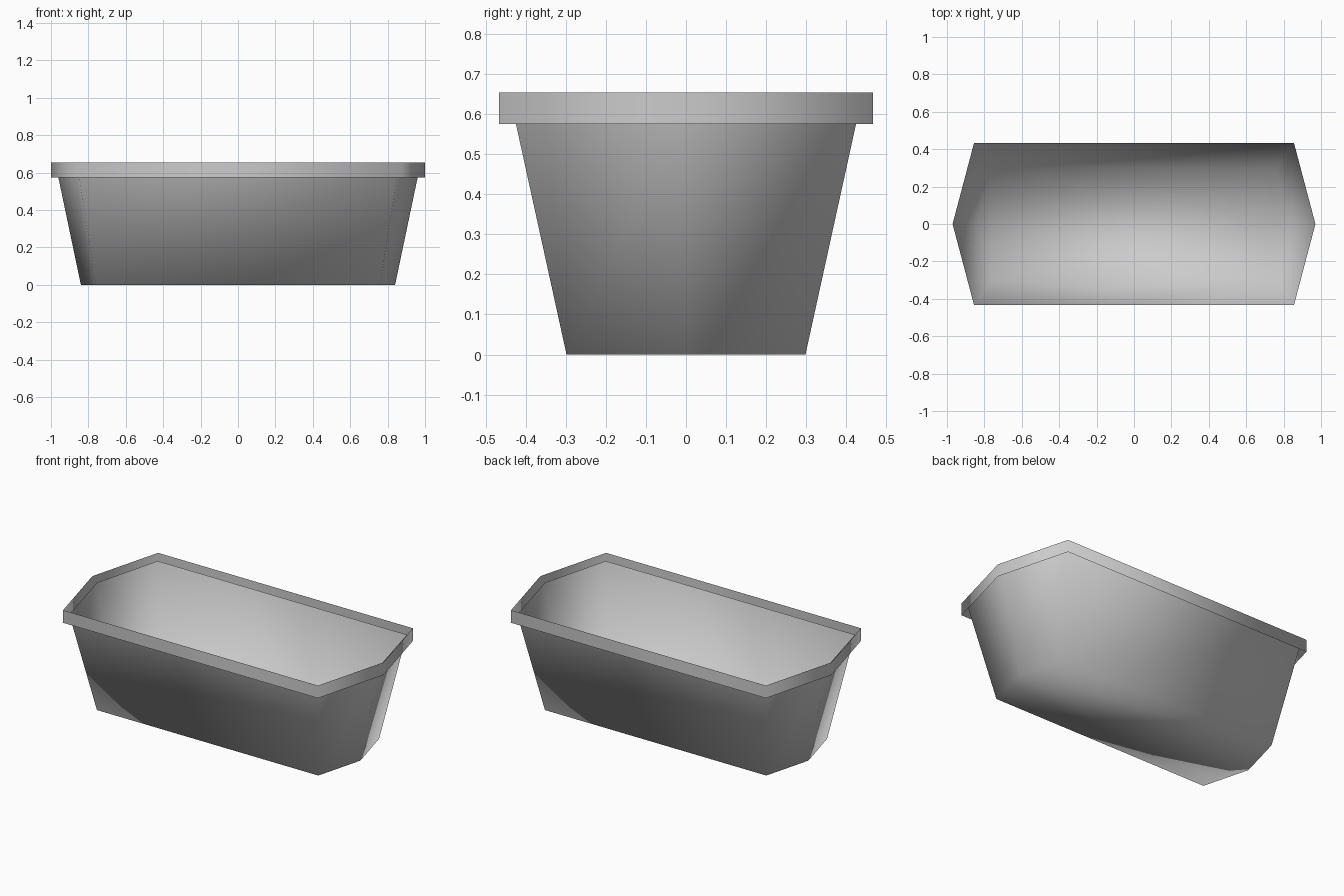
import bpy
import bmesh

cube = bpy.data.objects.get("Cube")
if cube:
    bpy.data.objects.remove(cube, do_unlink=True)

grey = bpy.data.materials.new("plain_grey")
grey.use_nodes = True
colour = (0.6, 0.6, 0.6, 1)
grey.diffuse_color = colour
grey.node_tree.nodes["Principled BSDF"].inputs["Base Color"].default_value = colour


def hexagon(bm, tip, corner, depth, z):
    """Long hexagon pointing along x, counter-clockwise from above."""
    outline = [(tip, 0), (corner, depth), (-corner, depth),
               (-tip, 0), (-corner, -depth), (corner, -depth)]
    return [bm.verts.new((x, y, z)) for x, y in outline]


def sheet(name, lower, upper, floor=False):
    """Thin smooth wall between two hexagons, with an optional floor."""
    bm = bmesh.new()
    a, b = hexagon(bm, *lower), hexagon(bm, *upper)
    for i in range(len(a)):
        j = (i + 1) % len(a)
        bm.faces.new((a[i], a[j], b[j], b[i]))
    if floor:
        bm.faces.new(a[::-1])
    for face in bm.faces:
        face.smooth = True
    mesh = bpy.data.meshes.new(name)
    bm.to_mesh(mesh)
    bm.free()
    mesh.materials.append(grey)
    obj = bpy.data.objects.new(name, mesh)
    bpy.context.collection.objects.link(obj)
    return obj


# Flared open tub, joined smoothly to its floor
sheet("tub_body", (0.84, 0.76, 0.298, 0), (0.97, 0.855, 0.434, 0.62), floor=True)

# Upright band standing just outside the top of the tub
sheet("rim_band", (1.0, 0.875, 0.466, 0.575), (1.0, 0.875, 0.466, 0.653))
